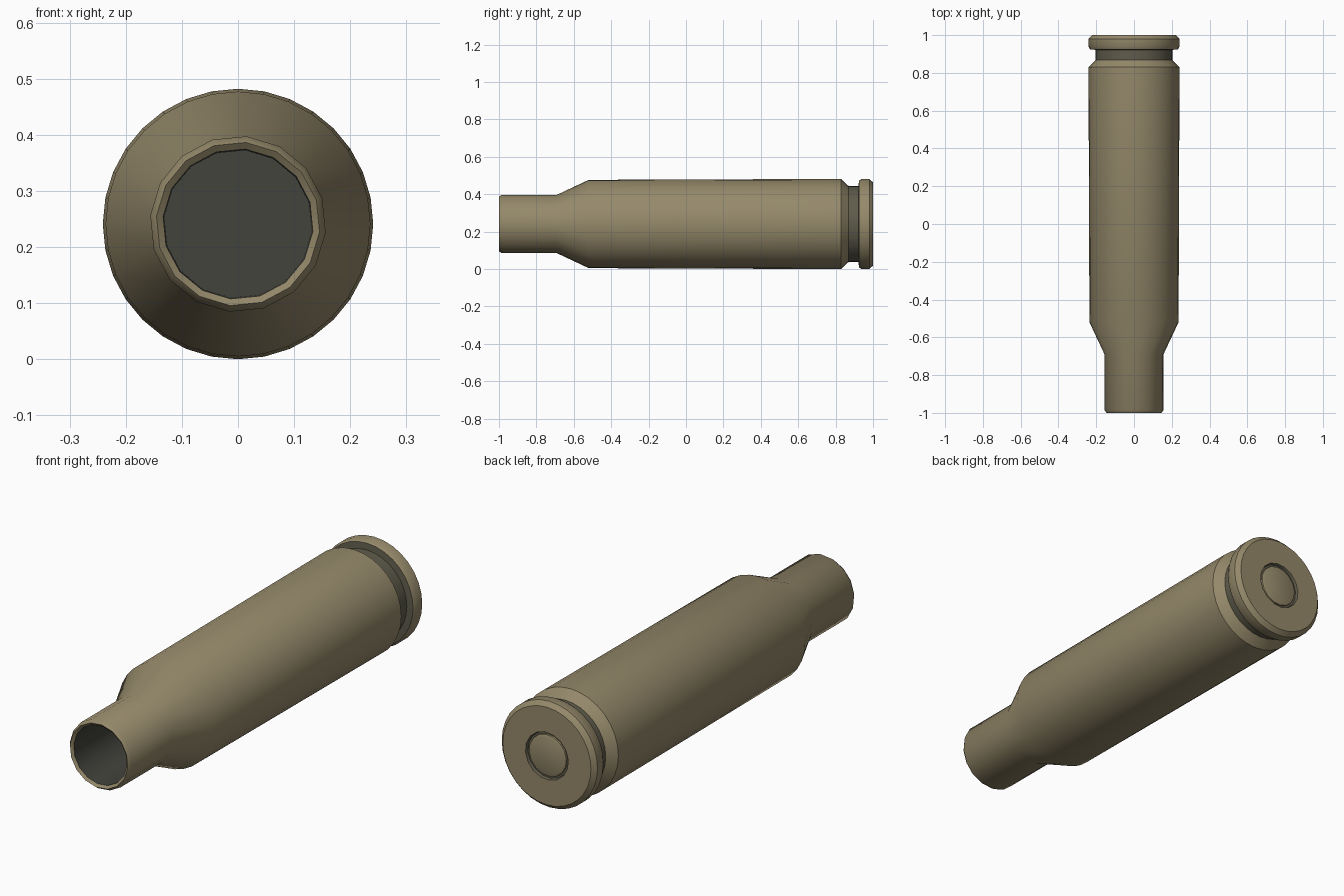
import bpy, bmesh, math

if "Cube" in bpy.data.objects:
    bpy.data.objects.remove(bpy.data.objects["Cube"])

SIDES = 32
CENTRE_Z = 0.241


def material(name, rgb):
    m = bpy.data.materials.new(name)
    m.diffuse_color = (*rgb, 1)
    m.use_nodes = True
    m.node_tree.nodes["Principled BSDF"].inputs["Base Color"].default_value = m.diffuse_color
    return m


brass = material("brass", (0.30, 0.25, 0.145))
groove_brass = material("dull groove brass", (0.115, 0.107, 0.072))
inside = material("dark inside", (0.055, 0.057, 0.046))


def lathe(name, profile, mats, cap_start=False, cap_end=False, cap_mat=0):
    """Revolve (y, radius, sides, material of the band after it) around the y axis."""
    bm = bmesh.new()
    rings = []
    for y, r, sides, _ in profile:
        ring = []
        for i in range(SIDES):
            # half-resolution rings merge neighbouring points in pairs
            k = i if sides == SIDES else (i // 2) * 2 + 0.5
            a = 2 * math.pi * k / SIDES
            ring.append(bm.verts.new((r * math.sin(a), y, CENTRE_Z + r * math.cos(a))))
        rings.append(ring)
    for j in range(len(rings) - 1):
        for i in range(SIDES):
            n = (i + 1) % SIDES
            f = bm.faces.new((rings[j][i], rings[j][n], rings[j + 1][n], rings[j + 1][i]))
            f.material_index = profile[j][3]
    for use, ring in ((cap_start, rings[0]), (cap_end, rings[-1])):
        if use:
            bm.faces.new(ring).material_index = cap_mat
    bmesh.ops.remove_doubles(bm, verts=bm.verts, dist=1e-5)
    bmesh.ops.recalc_face_normals(bm, faces=bm.faces)
    me = bpy.data.meshes.new(name)
    bm.to_mesh(me)
    bm.free()
    for m in mats:
        me.materials.append(m)
    ob = bpy.data.objects.new(name, me)
    bpy.context.collection.objects.link(ob)
    bpy.ops.object.select_all(action='DESELECT')
    ob.select_set(True)
    bpy.context.view_layer.objects.active = ob
    bpy.ops.object.shade_smooth_by_angle(angle=math.radians(42))
    return ob


# Case: hollow mouth, neck, shoulder, tapered body, extractor groove, rim, head
lathe("case", [
    (-0.55, 0.132, 16, 2),
    (-0.99, 0.134, 16, 0),
    (-1.00, 0.146, 16, 0),
    (-0.985, 0.157, 16, 0),
    (-0.69, 0.157, 16, 0),
    (-0.52, 0.236, 32, 0),
    (0.83, 0.241, 32, 0),
    (0.868, 0.204, 32, 1),
    (0.922, 0.204, 32, 1),
    (0.925, 0.233, 32, 0),
    (0.94, 0.241, 32, 0),
    (0.98, 0.241, 32, 0),
    (1.00, 0.222, 32, 0),
    (1.00, 0.108, 16, 1),
    (0.988, 0.104, 16, 1),
    (0.988, 0.094, 16, 0),
], [brass, groove_brass, inside], cap_start=True, cap_mat=2)

# Primer: shallow rounded disc set in the head
lathe("primer", [
    (0.985, 0.096, 16, 0),
    (0.994, 0.094, 16, 0),
    (0.998, 0.084, 16, 0),
], [brass], cap_end=True)
